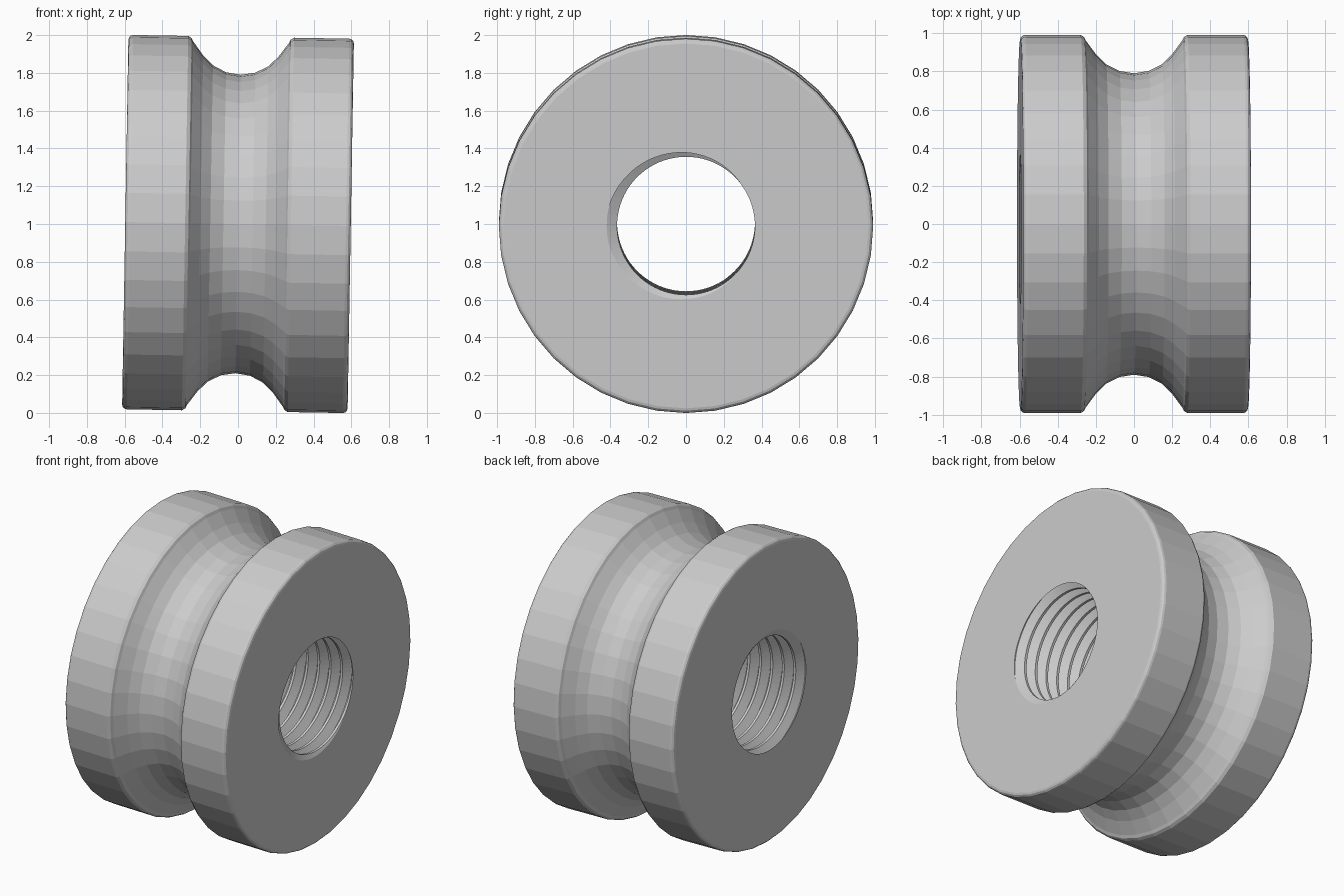
import bpy, bmesh
from math import sin, cos, pi, radians
from mathutils import Matrix

if "Cube" in bpy.data.objects:
    bpy.data.objects.remove(bpy.data.objects["Cube"], do_unlink=True)

HALF = 0.597              # half width of the roller
R = 0.991                 # rim radius
OUTER, INNER = 40, 80     # sides of the rim and of the bore
PITCH, MINOR, MAJOR = 0.085, 0.365, 0.42
CREST, ROOT = 0.2, 0.08   # flat widths as fractions of the pitch
TILT = 0.017


def point(x, r, a):
    return (x, r * cos(a), r * sin(a))


def skin(bm, columns):
    for a, b in zip(columns, columns[1:]):
        for i in range(len(a) - 1):
            bm.faces.new((a[i], a[i + 1], b[i + 1], b[i]))


# Half of the outer profile: groove arc, shoulder, rim, rounded end edge
half = [(0.25 * sin(radians(d)), 1.04 - 0.25 * cos(radians(d))) for d in (0, 18, 36, 53)]
half += [(0.253, 0.962), (0.262, 0.98), (0.28, R)]
half += [(HALF - 0.025 + 0.025 * sin(radians(d)), R - 0.025 + 0.025 * cos(radians(d)))
         for d in (0, 30, 60, 90)]
profile = [(-x, r) for x, r in reversed(half[1:])] + half


# Thread radius at a position along the axis and an angle
def thread_radius(x, a):
    t = ((x - HALF) / PITCH - (a - pi) / (2 * pi)) % 1
    d = min(t, 1 - t)
    f = (d - ROOT / 2) / (0.5 - CREST / 2 - ROOT / 2)
    return MAJOR + (MINOR - MAJOR) * max(0, min(1, f))


# Corners of the thread along one column of the bore, cut off at both ends
def thread_column(bm, a):
    column = []
    for k in range(-17, 3):
        for off in (-0.5 + CREST / 2, -ROOT / 2, ROOT / 2, 0.5 - CREST / 2):
            x = HALF + PITCH * (k + off + (a - pi) / (2 * pi))
            x = max(-HALF, min(HALF, x))
            column.append(bm.verts.new(point(x, thread_radius(x, a), a)))
    return column


bm = bmesh.new()
skin(bm, [[bm.verts.new(point(x, r, 2 * pi * i / OUTER)) for x, r in profile]
          for i in range(OUTER + 1)])
skin(bm, [thread_column(bm, 2 * pi * i / INNER) for i in range(INNER + 1)])

# End faces between the rim and the threaded bore
for x in (-HALF, HALF):
    for i in range(OUTER):
        rim = [2 * pi * (i + j) / OUTER for j in (0, 1)]
        bore = [2 * pi * (2 * i + j) / INNER for j in (2, 1, 0)]
        ring = [point(x, profile[-1][1], a) for a in rim]
        ring += [point(x, thread_radius(x, a), a) for a in bore]
        bm.faces.new([bm.verts.new(p) for p in ring])

bmesh.ops.remove_doubles(bm, verts=bm.verts, dist=0.0003)
bmesh.ops.recalc_face_normals(bm, faces=bm.faces)
bm.transform(Matrix.Translation((0, 0, 1)) @ Matrix.Rotation(TILT, 4, 'Y'))

mesh = bpy.data.meshes.new("grooved_roller")
bm.to_mesh(mesh)
bm.free()
roller = bpy.data.objects.new("grooved_roller", mesh)
bpy.context.collection.objects.link(roller)

# Plain grey material
grey = bpy.data.materials.new("light_grey")
grey.use_nodes = True
colour = (0.6, 0.6, 0.6, 1)
grey.diffuse_color = colour
grey.node_tree.nodes["Principled BSDF"].inputs["Base Color"].default_value = colour
mesh.materials.append(grey)
